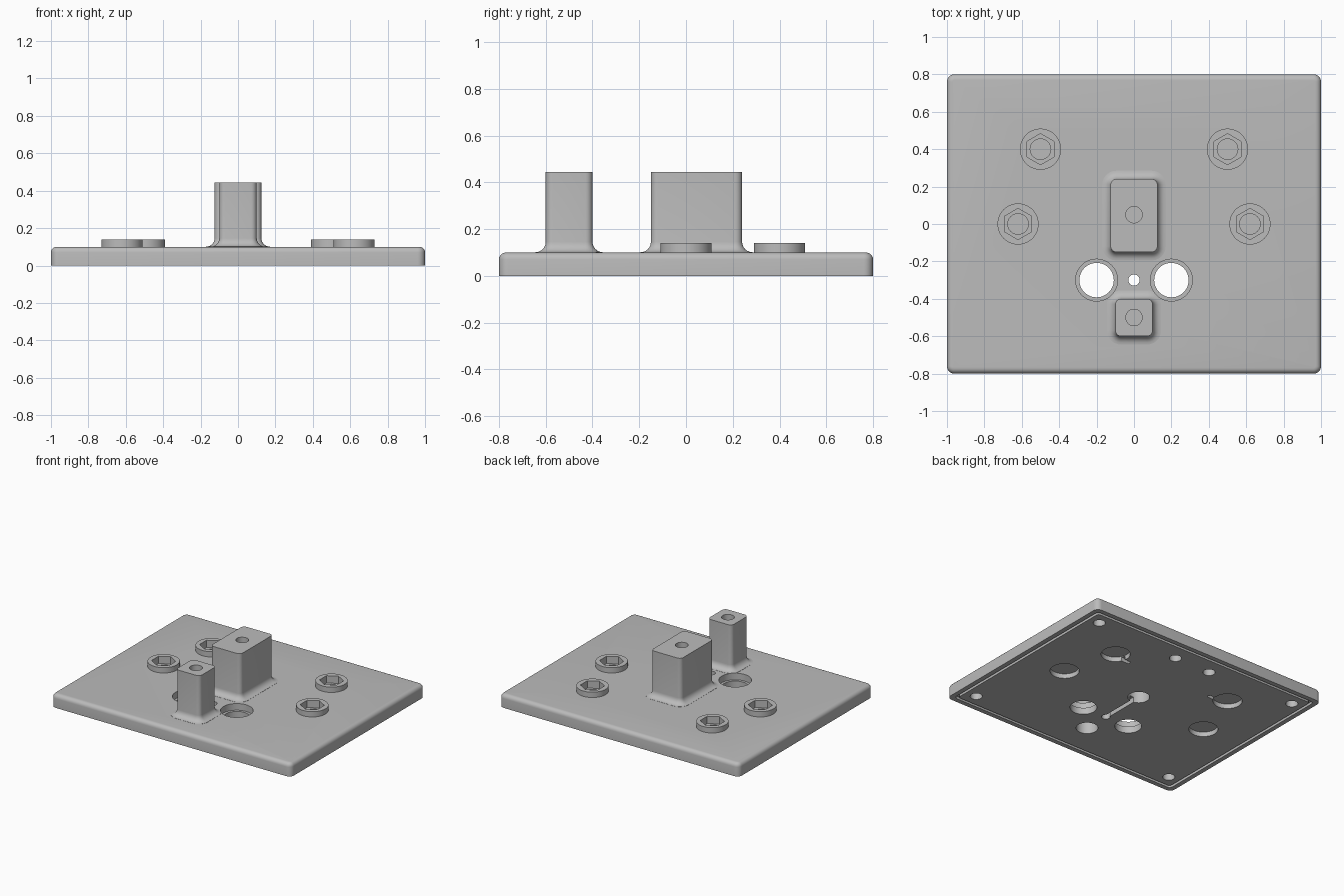
import bpy, bmesh
from math import sin, cos, pi, radians

if "Cube" in bpy.data.objects:
    bpy.data.objects.remove(bpy.data.objects["Cube"], do_unlink=True)

grey = bpy.data.materials.new("machined_grey")
grey.use_nodes = True
grey.diffuse_color = (0.5, 0.5, 0.5, 1)
grey.node_tree.nodes["Principled BSDF"].inputs["Base Color"].default_value = (0.5, 0.5, 0.5, 1)


def circle(r, sides=48, turn=0):
    return [(r * cos(turn + 2 * pi * i / sides), r * sin(turn + 2 * pi * i / sides)) for i in range(sides)]


def rounded_rect(hx, hy, r, steps=6):
    pts = []
    for k, (sx, sy) in enumerate([(1, 1), (-1, 1), (-1, -1), (1, -1)]):
        for i in range(steps + 1):
            a = pi / 2 * (k + i / steps)
            pts.append((sx * (hx - r) + r * cos(a), sy * (hy - r) + r * sin(a)))
    return pts


def loft(name, rings, x=0, y=0, closed=False):
    """Skin a stack of (z, outline) rings; closed joins last ring to first."""
    bm = bmesh.new()
    loops = [[bm.verts.new((x + px, y + py, z)) for px, py in pts] for z, pts in rings]
    pairs = list(zip(loops, loops[1:]))
    if closed:
        pairs.append((loops[-1], loops[0]))
    else:
        bm.faces.new(loops[0][::-1])
        bm.faces.new(loops[-1])
    for a, b in pairs:
        for i in range(len(a)):
            j = (i + 1) % len(a)
            bm.faces.new((a[i], a[j], b[j], b[i]))
    bmesh.ops.recalc_face_normals(bm, faces=bm.faces)
    mesh = bpy.data.meshes.new(name)
    bm.to_mesh(mesh)
    bm.free()
    mesh.materials.append(grey)
    ob = bpy.data.objects.new(name, mesh)
    bpy.context.collection.objects.link(ob)
    return ob


def prism(name, pts, x, y, z0, z1):
    return loft(name, [(z0, pts), (z1, pts)], x, y)


def combine(body, tool, operation):
    mod = body.modifiers.new(operation.lower(), 'BOOLEAN')
    mod.operation, mod.solver, mod.object = operation, 'EXACT', tool
    bpy.context.view_layer.objects.active = body
    bpy.ops.object.modifier_apply(modifier=mod.name)
    bpy.data.objects.remove(tool, do_unlink=True)


# Base plate with rounded corners and a rounded top edge
r = 0.03
rings = [(0, rounded_rect(1, 0.8, 0.04))]
for i in range(6):
    a = pi / 2 * i / 5
    d = r * (1 - cos(a))
    rings.append((0.1 - r + r * sin(a), rounded_rect(1 - d, 0.8 - d, 0.04 - d)))
plate = loft("mounting_plate", rings)


# Square posts flaring into the plate through a fillet
def post(name, y, hx, hy):
    f = 0.045
    rings = [(0.05, rounded_rect(hx + f, hy + f, 0.03 + f))]
    for i in range(7):
        a = pi / 2 * i / 6
        d = f * (1 - sin(a))
        rings.append((0.101 + f * (1 - cos(a)), rounded_rect(hx + d, hy + d, 0.03 + d)))
    rings.append((0.445, rounded_rect(hx, hy, 0.03)))
    return loft(name, rings, 0, y)


combine(plate, post("large_post", 0.045, 0.125, 0.195), 'UNION')
combine(plate, post("small_post", -0.5, 0.1, 0.1), 'UNION')

# Raised bosses
bosses = [(s * x, y) for s in (1, -1) for x, y in ((0.5, 0.4), (0.62, 0))]
for x, y in bosses:
    combine(plate, prism("boss", circle(0.11), x, y, 0.05, 0.14), 'UNION')


def cut(pts, x, y, z0, z1):
    combine(plate, prism("cutter", pts, x, y, z0, z1), 'DIFFERENCE')


# Hex sockets above and round pockets below each boss
for x, y in bosses:
    cut(circle(0.083, 6, radians(30)), x, y, 0.085, 0.2)
    cut(circle(0.055), x, y, 0.06, 0.2)
    cut(circle(0.1), x, y, -0.05, 0.035)

# Counterbored through holes and the centre hole
for s in (1, -1):
    cut(circle(0.112), s * 0.2, -0.3, 0.05, 0.2)
    cut(circle(0.092), s * 0.2, -0.3, -0.05, 0.2)
cut(circle(0.03, 32), 0, -0.3, -0.05, 0.2)

# Blind holes in the tops and undersides of the posts
for y in (0.05, -0.5):
    cut(circle(0.044), 0, y, 0.3, 0.6)
    cut(circle(0.075), 0, y, -0.05, 0.25)

# Underside slot, corner holes, rear holes and pocket notches
slot = rounded_rect(0.016, 0.175, 0.012, 3)
cut(slot, 0, -0.125, -0.05, 0.04)
for s in (1, -1):
    for x, y in ((0.86, 0.655), (0.86, -0.655), (0.15, 0.62)):
        cut(circle(0.042, 32), s * x, y, -0.05, 0.07)
    cut(rounded_rect(0.05, 0.014, 0.01, 3), s * 0.4, 0.37, -0.05, 0.03)

# Perimeter groove on the underside
outer, inner = rounded_rect(0.965, 0.765, 0.03), rounded_rect(0.945, 0.745, 0.02)
groove = loft("groove", [(-0.05, outer), (0.02, outer), (0.02, inner), (-0.05, inner)], closed=True)
combine(plate, groove, 'DIFFERENCE')

# Smooth the curved walls and keep edges crisp
bpy.ops.object.select_all(action='DESELECT')
plate.select_set(True)
bpy.context.view_layer.objects.active = plate
bpy.ops.object.shade_smooth_by_angle(angle=radians(30))
